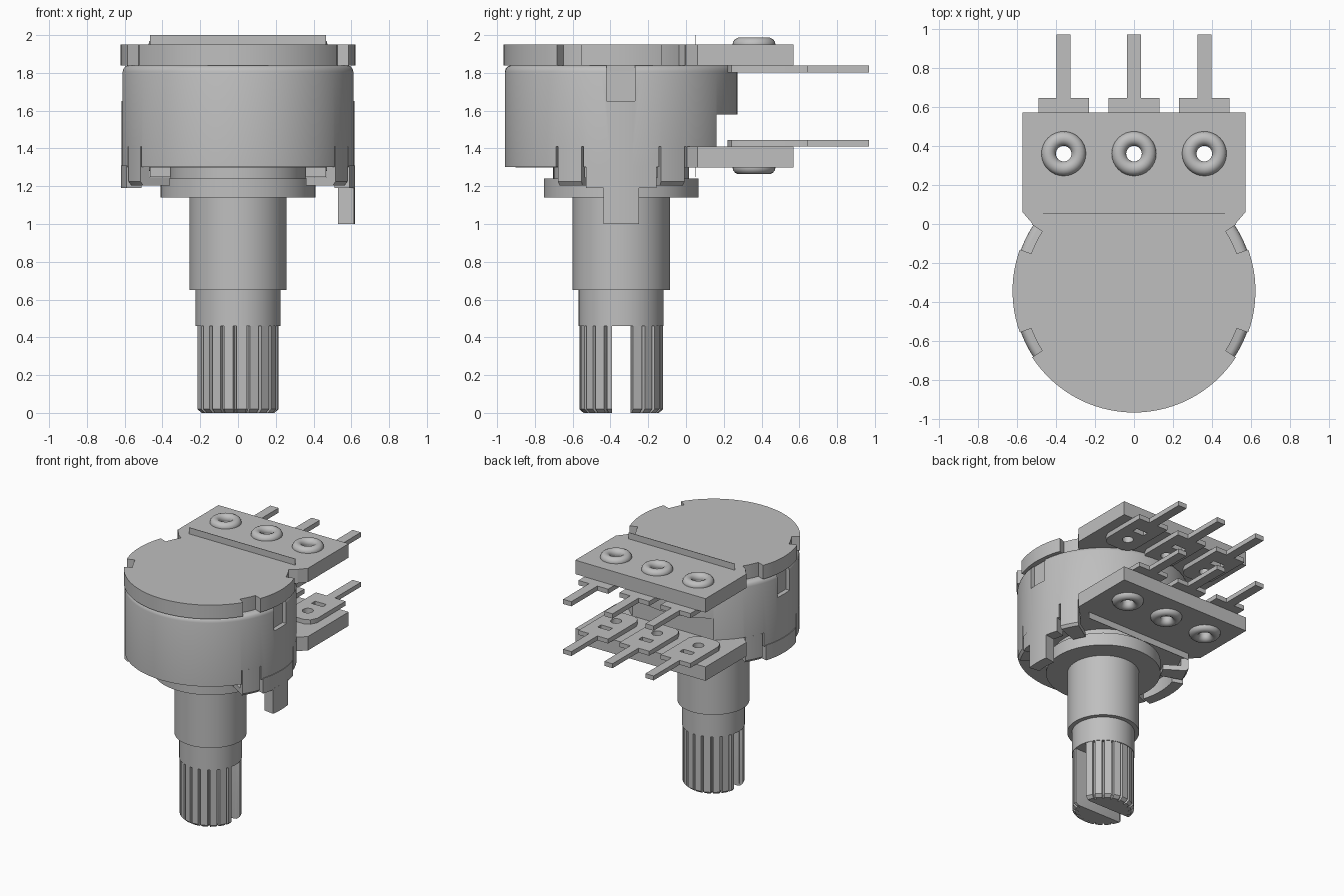
import bpy, bmesh
from math import sin, cos, pi, radians, atan2, hypot

cube = bpy.data.objects.get("Cube")
if cube:
    bpy.data.objects.remove(cube, do_unlink=True)

CY = -0.343   # y of the main axis
grey = bpy.data.materials.new("plain grey")
grey.use_nodes = True
grey.diffuse_color = (0.52, 0.52, 0.52, 1)
grey.node_tree.nodes["Principled BSDF"].inputs["Base Color"].default_value = (0.52, 0.52, 0.52, 1)


def add_object(name, bm):
    bmesh.ops.recalc_face_normals(bm, faces=bm.faces)
    mesh = bpy.data.meshes.new(name)
    bm.to_mesh(mesh)
    bm.free()
    mesh.materials.append(grey)
    obj = bpy.data.objects.new(name, mesh)
    bpy.context.collection.objects.link(obj)
    return obj


def loft(name, layers):
    """Skin a stack of (outline, z) layers and cap both ends."""
    bm = bmesh.new()
    rings = [[bm.verts.new((x, y, z)) for x, y in outline] for outline, z in layers]
    for low, high in zip(rings, rings[1:]):
        for i in range(len(low)):
            j = (i + 1) % len(low)
            bm.faces.new((low[i], low[j], high[j], high[i]))
    bm.faces.new(rings[0][::-1])
    bm.faces.new(rings[-1])
    return add_object(name, bm)


def prism(name, outline, z0, z1):
    return loft(name, [(outline, z0), (outline, z1)])


def arc(r, a0, a1, n, cx=0, cy=CY):
    angles = [radians(a0 + (a1 - a0) * i / n) for i in range(n + 1)]
    return [(cx + r * cos(a), cy + r * sin(a)) for a in angles]


def circle(r, n=72, cx=0, cy=CY):
    return arc(r, 0, 360, n, cx, cy)[:-1]


def sector(r0, r1, a0, a1):
    return arc(r1, a0, a1, 8) + arc(r0, a1, a0, 8)


def rect(x0, x1, y0, y1):
    return [(x0, y0), (x1, y0), (x1, y1), (x0, y1)]


def turned(name, profile):
    return loft(name, [(circle(r), z) for r, z in profile])


def cut(obj, cutters):
    """Subtract the cutters from the object and discard them."""
    for c in cutters:
        c.hide_render = True
        mod = obj.modifiers.new("cut", "BOOLEAN")
        mod.operation, mod.solver, mod.object = "DIFFERENCE", "EXACT", c
    bpy.context.view_layer.update()
    graph = bpy.context.evaluated_depsgraph_get()
    mesh = bpy.data.meshes.new_from_object(obj.evaluated_get(graph))
    obj.modifiers.clear()
    obj.data = mesh
    for c in cutters:
        bpy.data.objects.remove(c, do_unlink=True)


TAB_ANGLES = [(20, 33), (147, 160), (200, 213), (327, 340)]
RIVET_X = (-0.36, 0, 0.36)
RIVET_Y = 0.36

# Shaft: bushing, neck and splined, slotted tip
turned("mounting_flange", [(0.41, 1.14), (0.41, 1.24)])
turned("flange_core", [(0.36, 1.23), (0.36, 1.31)])
turned("bushing", [(0.258, 0.65), (0.258, 1.15)])
turned("shaft_neck", [(0.225, 0.46), (0.225, 0.66)])


def spline_outline(scale):
    points = []
    teeth = 20
    for i in range(teeth):
        a = 2 * pi * i / teeth
        for r, da in ((0.198, -0.05), (0.222, -0.03), (0.222, 0.2), (0.198, 0.22)):
            points.append((r * scale * cos(a + da), CY + r * scale * sin(a + da)))
    return points


tip = loft("splined_shaft_tip", [(spline_outline(0.9), 0), (spline_outline(1), 0.02),
                                 (spline_outline(1), 0.462)])
cut(tip, [prism("slot_cutter", rect(-0.4, 0.4, CY - 0.048, CY + 0.048), -0.1, 0.46)])

# Round can with rounded shoulder, rear relief, side windows and tab slots
can = turned("can", [(0.616, 1.302), (0.616, 1.805), (0.611, 1.823), (0.6, 1.835), (0.585, 1.84)])
cutters = [prism("rear_cutter", rect(-0.8, 0.8, 0.162, 0.6), 1.2, 1.58)]
for s in (-1, 1):
    window = rect(s * 0.65 - 0.07, s * 0.65 + 0.07, -0.42, -0.27)
    cutters.append(prism("window_cutter", window, 1.65, 1.9))
for a0, a1 in TAB_ANGLES:
    cutters.append(prism("tab_slot_cutter", sector(0.565, 0.7, a0 - 1, a1 + 1), 1.2, 1.41))
cut(can, cutters)

# Folded holding tabs
for a0, a1 in TAB_ANGLES:
    loft("holding_tab", [(sector(0.56, 0.6, a0, a1), 1.205),
                         (sector(0.56, 0.616, a0, a1), 1.225),
                         (sector(0.56, 0.616, a0, a1), 1.41)])
    prism("folded_tab_end", sector(0.43, 0.57, a0, a1), 1.205, 1.245)

# Side skirts and the locating lug on the left
for name, mid in (("left_skirt", 0), ("right_skirt", 180)):
    prism(name, sector(0.535, 0.62, mid - 17.5, mid + 17.5), 1.19, 1.31)
prism("locating_lug", sector(0.535, 0.62, -8.7, 8.7), 1.0, 1.2)

# Two circuit boards with rivets and terminals
start = 33.5
board_outline = ([(0.57, 0.06), (0.57, 0.57), (-0.57, 0.57), (-0.57, 0.06)]
                 + arc(0.622, 180 - start, 360 + start, 64))


def torus(name, x, y, z, major, minor):
    bpy.ops.mesh.primitive_torus_add(location=(x, y, z), major_radius=major, minor_radius=minor,
                                     major_segments=32, minor_segments=14)
    obj = bpy.context.object
    obj.name = name
    obj.data.materials.append(grey)


def board(prefix, z0, z1, rivet_z, term_z0, term_z1, strip_z0):
    outline = board_outline if prefix == "upper" else (
        board_outline[:4] + arc(0.56, 180 - start, 360 + start, 64))
    plate = prism(prefix + "_board", outline, z0, z1)
    cutters = [prism("hole_cutter", circle(0.042, 24, x, RIVET_Y), z0 - 0.1, z1 + 0.1)
               for x in RIVET_X]
    if prefix == "upper":
        cutters += [prism("notch_cutter", sector(0.56, 0.7, *t), z0 - 0.1, z1 + 0.1)
                    for t in TAB_ANGLES]
    cut(plate, cutters)
    prism(prefix + "_strip", rect(-0.465, 0.465, 0.05, 0.054), strip_z0, strip_z0 + 0.05)
    half = [(0.06, 0.22), (0.105, 0.24), (0.13, 0.29), (0.13, 0.645), (0.036, 0.645), (0.036, 0.97)]
    shape = half + [(-x, y) for x, y in reversed(half)]
    for x in RIVET_X:
        torus(prefix + "_rivet", x, RIVET_Y, rivet_z, 0.077, 0.037)
        term = prism(prefix + "_terminal", [(x + px, py) for px, py in shape], term_z0, term_z1)
        cut(term, [prism("hole_cutter", circle(0.04, 24, x, RIVET_Y), term_z0 - 0.1, term_z1 + 0.1),
                   prism("slot_cutter", rect(x - 0.05, x + 0.05, 0.475, 0.52),
                         term_z0 - 0.1, term_z1 + 0.1)])


board("upper", 1.84, 1.95, 1.95, 1.803, 1.84, 1.95)
board("lower", 1.3, 1.41, 1.3, 1.41, 1.445, 1.25)

# Smooth the round surfaces and keep the edges crisp
bpy.ops.object.select_all(action="DESELECT")
for obj in bpy.context.scene.objects:
    if obj.type == "MESH":
        obj.select_set(True)
        bpy.context.view_layer.objects.active = obj
bpy.ops.object.shade_smooth_by_angle(angle=radians(30))
